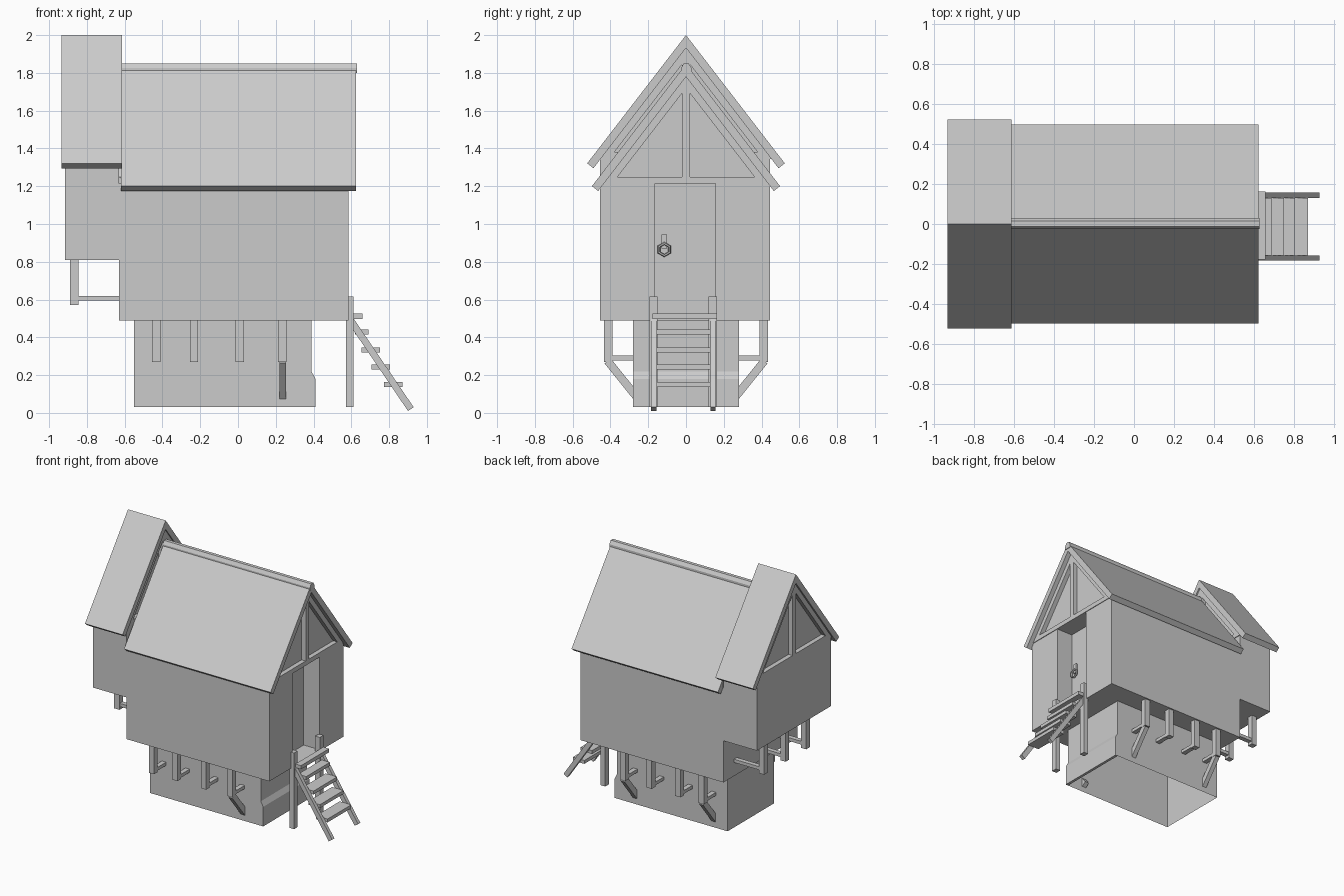
import bpy, bmesh
from math import atan2, pi
from mathutils import Vector, Matrix

cube = bpy.data.objects.get("Cube")
if cube:
    bpy.data.objects.remove(cube, do_unlink=True)

grey = bpy.data.materials.new("plain_grey")
grey.use_nodes = True
COLOUR = (0.6, 0.6, 0.6, 1)
grey.diffuse_color = COLOUR
grey.node_tree.nodes["Principled BSDF"].inputs["Base Color"].default_value = COLOUR


def finish(name, bm):
    bmesh.ops.recalc_face_normals(bm, faces=bm.faces)
    mesh = bpy.data.meshes.new(name)
    bm.to_mesh(mesh)
    bm.free()
    mesh.materials.append(grey)
    obj = bpy.data.objects.new(name, mesh)
    bpy.context.scene.collection.objects.link(obj)
    return obj


def prism(name, points, axis, lo, hi):
    """Extrude a 2D outline along an axis from lo to hi."""
    place = {"x": lambda a, b, c: (c, a, b),
             "y": lambda a, b, c: (a, c, b),
             "z": lambda a, b, c: (a, b, c)}[axis]
    bm = bmesh.new()
    face = bm.faces.new([bm.verts.new(place(a, b, lo)) for a, b in points])
    side = bmesh.ops.extrude_face_region(bm, geom=[face])
    verts = [g for g in side["geom"] if isinstance(g, bmesh.types.BMVert)]
    bmesh.ops.translate(bm, verts=verts, vec=place(0, 0, hi - lo))
    return finish(name, bm)


def box(name, x0, x1, y0, y1, z0, z1):
    return prism(name, [(x0, y0), (x1, y0), (x1, y1), (x0, y1)], "z", z0, z1)


def beam(name, axis, lo, hi, start, end, width):
    """Flat beam between two 2D points, extruded along an axis."""
    a, b = Vector(start), Vector(end)
    d = (b - a).normalized() * width / 2
    n = Vector((-d.y, d.x))
    return prism(name, [a + n, b + n, b - n, a - n], axis, lo, hi)


WALL_Y0, WALL_Y1 = -0.455, 0.445
SLOPE = 1.298
THICK = 0.068          # vertical thickness of the roof boards


def roof(name, x0, x1, apex, half):
    # Both slopes as one chevron with eaves cut square to the slope
    low = apex - SLOPE * half
    inner, drop = half - 0.033, 0.026
    prism(name, [(0, apex), (half, low), (inner, low - drop), (0, apex - THICK),
                 (-inner, low - drop), (-half, low)], "x", x0, x1)


def gable(name, x0, x1, base, apex):
    # Recessed triangular wall with a timber frame at each end
    under = apex - THICK
    half = (under - base) / SLOPE
    prism(name + "_wall", [(-half, base), (half, base), (0, under)],
          "x", x0 + 0.03, x1 - 0.03)
    for end, a, b in (("back", x0 - 0.005, x0 + 0.03), ("front", x1 - 0.03, x1 + 0.005)):
        label = f"{name}_{end}"
        box(label + "_tie", a, b, -half, half, base, base + 0.035)
        box(label + "_post", a, b, -0.02, 0.02, base + 0.035, under - 0.03)
        for s in (-1, 1):
            outline = [(0, under), (s * half, base), (s * (half - 0.045), base), (0, under - 0.06)]
            prism(label + "_rafter", outline, "x", a, b)


# Main storey, with a doorway cut into the entrance end
DOOR_Y0, DOOR_Y1, DOOR_X = -0.165, 0.155, 0.45
prism("main_walls", [(-0.63, WALL_Y0), (0.585, WALL_Y0), (0.585, DOOR_Y0), (DOOR_X, DOOR_Y0),
                     (DOOR_X, DOOR_Y1), (0.585, DOOR_Y1), (0.585, WALL_Y1), (-0.63, WALL_Y1)],
      "z", 0.49, 1.215)
box("doorway_floor", DOOR_X, 0.585, DOOR_Y0, DOOR_Y1, 0.49, 0.5)
gable("main_gable", -0.63, 0.585, 1.215, 1.847)
roof("main_roof", -0.62, 0.625, 1.847, 0.498)
prism("ridge_cap", [(-0.026, 1.80), (0.03, 1.80), (0.03, 1.825), (0.014, 1.85),
                    (-0.012, 1.85), (-0.026, 1.825)], "x", -0.62, 0.63)

# Raised wing at the far end
box("wing_walls", -0.915, -0.63, WALL_Y0, WALL_Y1, 0.81, 1.345)
gable("wing_gable", -0.915, -0.63, 1.345, 2.0)
roof("wing_roof", -0.935, -0.615, 2.0, 0.523)

# Door knocker: back plate and six-sided ring
box("knocker_plate", DOOR_X, DOOR_X + 0.015, -0.13, -0.1, 0.87, 0.945)
bpy.ops.mesh.primitive_torus_add(major_segments=6, minor_segments=6, major_radius=0.032,
                                 minor_radius=0.008, location=(DOOR_X + 0.02, -0.115, 0.865),
                                 rotation=(0, pi / 2, 0))
ring = bpy.context.object
ring.name = "knocker_ring"
ring.data.materials.append(grey)

# Hollow base, open underneath, with the entrance end leaning out at the foot
base = prism("base_walls", [(-0.55, -0.28), (0.39, -0.28), (0.39, 0.28), (-0.55, 0.28)],
             "z", 0.03, 0.49)
bm = bmesh.new()
bm.from_mesh(base.data)
bmesh.ops.delete(bm, geom=[f for f in bm.faces if f.calc_center_median().z < 0.04],
                 context="FACES_ONLY")
bm.to_mesh(base.data)
bm.free()
prism("base_bulge", [(0.389, 0.03), (0.41, 0.03), (0.41, 0.18), (0.389, 0.22)], "y", -0.28, 0.28)

# Brackets under the long sides
for s in (-1, 1):
    for x in (-0.433, -0.233, 0.01, 0.235):
        y0, y1 = sorted((s * 0.39, s * 0.433))
        box("side_bracket_post", x - 0.022, x + 0.022, y0, y1, 0.27, 0.49)
        y0, y1 = sorted((s * 0.28, s * 0.39))
        box("side_bracket_rail", x - 0.018, x + 0.018, y0, y1, 0.278, 0.303)
        if x > 0.2 or (s > 0 and x < -0.4):
            beam("side_bracket_brace", "x", x - 0.015, x + 0.02,
                 (s * 0.415, 0.275), (s * 0.262, 0.085), 0.042)

# Brackets under the wing
for y in (-0.21, 0.04, 0.3):
    box("wing_bracket_post", -0.89, -0.845, y - 0.022, y + 0.022, 0.572, 0.81)
    box("wing_bracket_rail", -0.845, -0.63, y - 0.018, y + 0.018, 0.595, 0.62)

# Entrance stairs
for y in (-0.172, 0.142):
    box("stair_post", 0.572, 0.612, y - 0.022, y + 0.022, 0.03, 0.615)
    beam("stair_stringer", "y", y - 0.012, y + 0.015, (0.598, 0.488), (0.915, 0.02), 0.036)
box("stair_landing", 0.612, 0.66, -0.178, 0.163, 0.497, 0.525)
for x, z in ((0.655, 0.428), (0.703, 0.333), (0.757, 0.243), (0.822, 0.15)):
    half = 0.035 if z > 0.4 else 0.049
    box("stair_tread", x - half, x + half, -0.157, 0.13, z - 0.013, z + 0.013)
